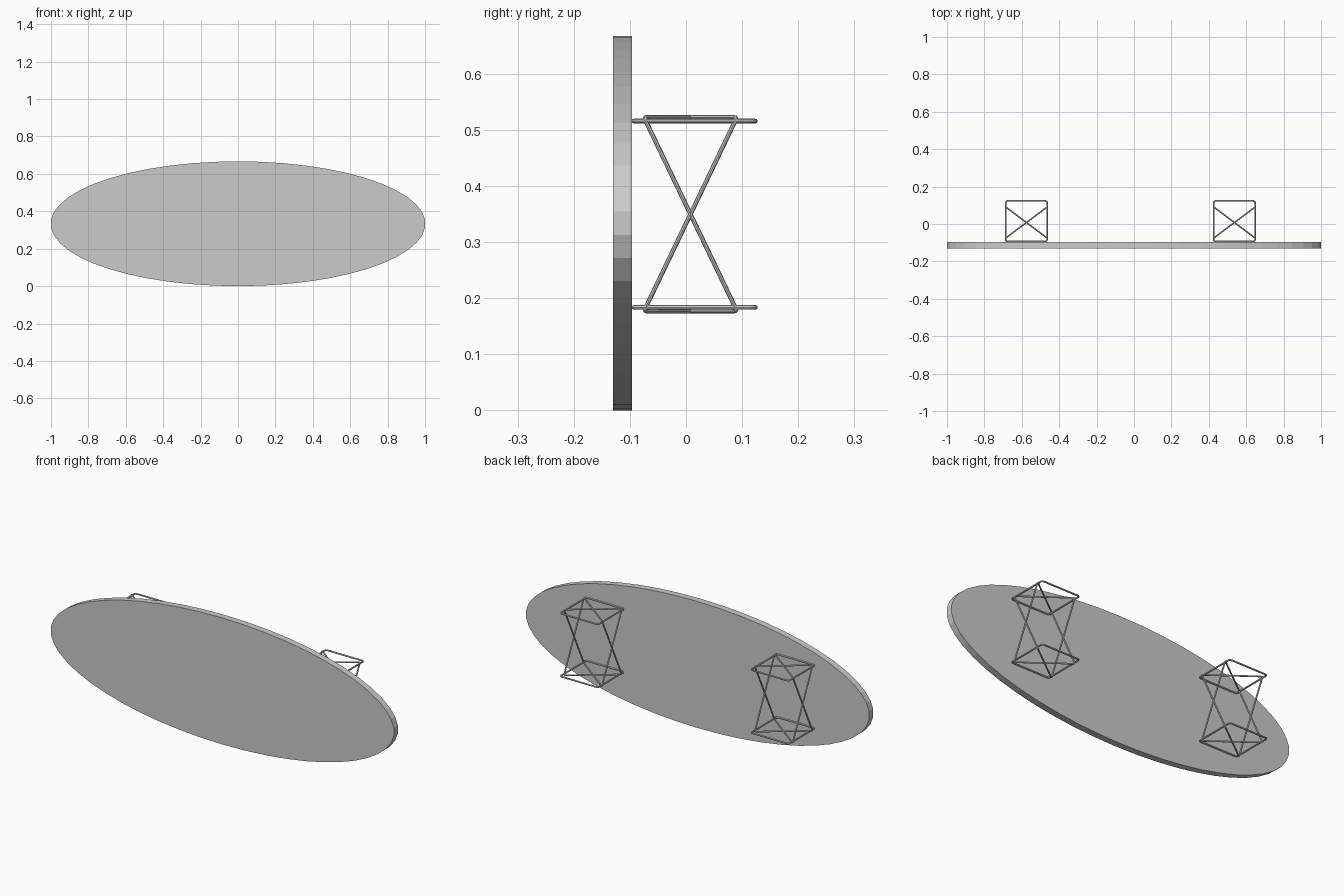
import bpy, bmesh, math
from mathutils import Vector

if "Cube" in bpy.data.objects:
    bpy.data.objects.remove(bpy.data.objects["Cube"])

PANEL_Z = 0.3335


def make_panel(name, sides, rx, rz, y0, y1):
    """Flat elliptical slab standing upright."""
    bm = bmesh.new()
    ring = []
    for k in range(sides):
        a = (k + 0.5) * 2 * math.pi / sides
        ring.append(bm.verts.new((rx * math.cos(a), y0, PANEL_Z + rz * math.sin(a))))
    face = bm.faces.new(ring)
    ext = bmesh.ops.extrude_face_region(bm, geom=[face])
    verts = [g for g in ext["geom"] if isinstance(g, bmesh.types.BMVert)]
    bmesh.ops.translate(bm, verts=verts, vec=(0, y1 - y0, 0))
    bmesh.ops.recalc_face_normals(bm, faces=bm.faces[:])
    me = bpy.data.meshes.new(name)
    bm.to_mesh(me)
    bm.free()
    ob = bpy.data.objects.new(name, me)
    bpy.context.collection.objects.link(ob)


def rounded_loop(points, r, steps=4):
    """Closed path with rounded corners."""
    out = []
    n = len(points)
    for i in range(n):
        p = Vector(points[i])
        a = p + (Vector(points[i - 1]) - p).normalized() * r
        b = p + (Vector(points[(i + 1) % n]) - p).normalized() * r
        for s in range(steps + 1):
            t = s / steps
            out.append(a * (1 - t) ** 2 + p * 2 * t * (1 - t) + b * t * t)
    return out


def make_rod(name, points, radius, corner):
    """Bent round rod following a closed loop."""
    path = rounded_loop(points, corner)
    cu = bpy.data.curves.new(name, 'CURVE')
    cu.dimensions = '3D'
    cu.bevel_depth = radius
    cu.bevel_resolution = 2
    sp = cu.splines.new('POLY')
    sp.points.add(len(path) - 1)
    for pt, co in zip(sp.points, path):
        pt.co = (*co, 1)
    sp.use_cyclic_u = True
    ob = bpy.data.objects.new(name, cu)
    bpy.context.collection.objects.link(ob)
    bpy.ops.object.select_all(action='DESELECT')
    ob.select_set(True)
    bpy.context.view_layer.objects.active = ob
    bpy.ops.object.convert(target='MESH')
    bpy.ops.object.shade_smooth_by_angle()


# Table top, lying on its edge
make_panel("table_top", 50, 1 / math.cos(math.pi / 50), 0.3335, -0.1305, -0.0965)

# Two wire bases
for side, cx in (("left", -0.575), ("right", 0.537)):
    hx = 0.1105
    # Rectangular rod legs
    for label, z in (("upper", 0.5155), ("lower", 0.1835)):
        y0, y1 = -0.0925, 0.1235
        make_rod(f"{side}_{label}_leg_loop",
                 [(cx - hx, y0, z), (cx + hx, y0, z), (cx + hx, y1, z), (cx - hx, y1, z)],
                 0.0043, 0.012)
    # Crossing braces: diagonal on one loop, opposite diagonal on the other
    y0, y1, zt, zb = -0.075, 0.091, 0.5225, 0.1765
    for label, s in (("first", 1), ("second", -1)):
        w = s * hx
        make_rod(f"{side}_{label}_cross_brace",
                 [(cx + w, y1, zt), (cx - w, y0, zt), (cx - w, y1, zb), (cx + w, y0, zb)],
                 0.004, 0.008)
